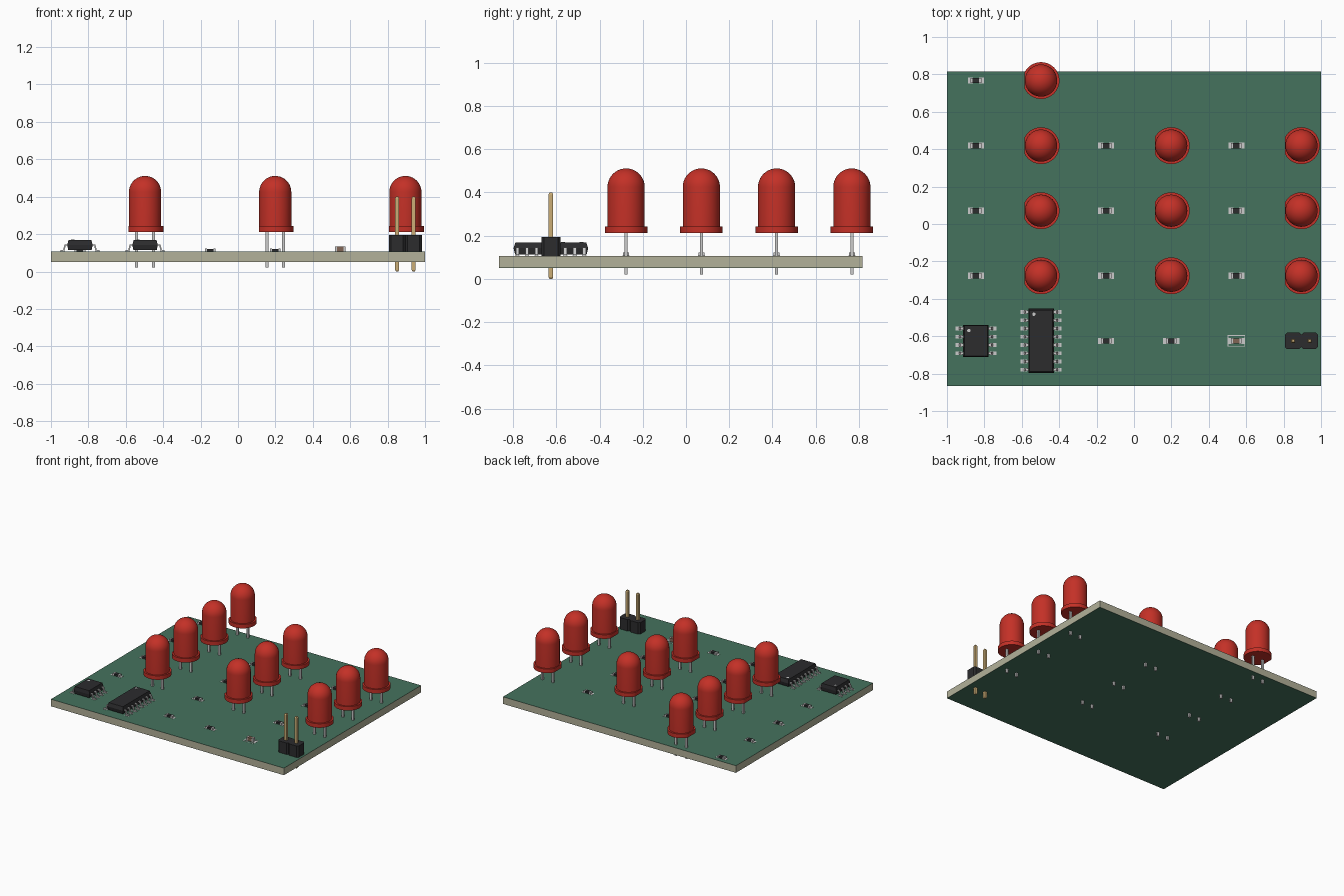
import bpy, bmesh, math
from mathutils import Matrix, Vector

if "Cube" in bpy.data.objects:
    bpy.data.objects.remove(bpy.data.objects["Cube"])

TOP, BOT = 0.106, 0.051          # board surfaces
P = 0.348                        # placement grid step
COLS = [-0.845 + i * P for i in range(6)]
ROWS = [0.767 - i * P for i in range(5)]


def mat(name, r, g, b):
    m = bpy.data.materials.new(name)
    m.diffuse_color = (r, g, b, 1)
    m.use_nodes = True
    m.node_tree.nodes["Principled BSDF"].inputs["Base Color"].default_value = m.diffuse_color
    return m


RED = mat("red_plastic", 0.55, 0.03, 0.02)
GREEN = mat("solder_mask", 0.06, 0.17, 0.11)
CORE = mat("fibreglass", 0.45, 0.44, 0.32)
BLACK = mat("black_plastic", 0.025, 0.025, 0.027)
TIN = mat("tin", 0.6, 0.6, 0.58)
GOLD = mat("gold", 0.6, 0.42, 0.18)
WHITE = mat("print_white", 0.75, 0.78, 0.75)
BROWN = mat("ceramic", 0.22, 0.13, 0.09)


def prism(bm, pts, levels):
    """Loft an outline through (z, scale_x, scale_y) levels and cap the ends."""
    rings = [[bm.verts.new((x * sx, y * sy, z)) for x, y in pts] for z, sx, sy in levels]
    n = len(pts)
    for a, b in zip(rings, rings[1:]):
        for i in range(n):
            bm.faces.new((a[i], a[(i + 1) % n], b[(i + 1) % n], b[i]))
    bm.faces.new(rings[0][::-1])
    bm.faces.new(rings[-1])
    return [v for r in rings for v in r]


def rect(w, d):
    return [(-w / 2, -d / 2), (w / 2, -d / 2), (w / 2, d / 2), (-w / 2, d / 2)]


def box(bm, x, y, w, d, z0, z1):
    vs = prism(bm, rect(w, d), [(z0, 1, 1), (z1, 1, 1)])
    bmesh.ops.translate(bm, verts=vs, vec=(x, y, 0))


def mesh(name, bm, m, smooth=False):
    bmesh.ops.recalc_face_normals(bm, faces=bm.faces)
    me = bpy.data.meshes.new(name)
    bm.to_mesh(me)
    bm.free()
    me.materials.append(m)
    if smooth:
        me.shade_smooth()
        me.set_sharp_from_angle(angle=math.radians(35))
    return me


def place(name, me, x=0, y=0):
    o = bpy.data.objects.new(name, me)
    o.location = (x, y, 0)
    bpy.context.collection.objects.link(o)
    return o


# circuit board: core with a mask film on each side
YC, YD = -0.0245, 1.681
for name, m, z0, z1 in (("board_core", CORE, BOT + .001, TOP - .001),
                        ("board_top_mask", GREEN, TOP - .001, TOP),
                        ("board_bottom_mask", GREEN, BOT, BOT + .001)):
    bm = bmesh.new()
    box(bm, 0, YC, 2.0, YD, z0, z1)
    place(name, mesh(name, bm, m))

# LED: flange with a flat on the left, cylinder and dome
R, RF, N = 0.086, 0.0985, 40
prof = [(RF, .212), (RF, .243), (R, .243)]
prof += [(R * math.cos(t), .425 + R * math.sin(t))
         for t in (math.pi / 2 * i / 10 for i in range(10))]
bm = bmesh.new()
rings = [[bm.verts.new((max(r * math.cos(2 * math.pi * i / N), -.088),
                        r * math.sin(2 * math.pi * i / N), z)) for i in range(N)]
         for r, z in prof]
tip = bm.verts.new((0, 0, .425 + R))
for i in range(N):
    j = (i + 1) % N
    for a, b in zip(rings, rings[1:]):
        bm.faces.new((a[i], a[j], b[j], b[i]))
    bm.faces.new((rings[-1][i], rings[-1][j], tip))
bm.faces.new(rings[0][::-1])
led_me = mesh("led_lens", bm, RED, True)

bm = bmesh.new()
for s in (-1, 1):
    box(bm, s * .0445, 0, .016, .014, .021, .215)
lead_me = mesh("led_leads", bm, TIN)

# chip resistor and capacitor: body, end caps, solder pads
def chip(name, h, body):
    b, c, p = bmesh.new(), bmesh.new(), bmesh.new()
    box(b, 0, 0, .036, .028, TOP + .001, TOP + h - .001)
    for s in (-1, 1):
        box(c, s * .023, 0, .011, .0285, TOP, TOP + h)
        box(p, s * .029, 0, .028, .033, TOP - .0005, TOP + .0015)
    return [mesh(name + "_body", b, body), mesh(name + "_caps", c, WHITE),
            mesh(name + "_pads", p, TIN)]


res = chip("resistor", .0157, BLACK)
leds = [(1, r) for r in range(4)] + [(c, r) for c in (3, 5) for r in (1, 2, 3)]
for c, r in leds:
    place("led_lens", led_me, COLS[c], ROWS[r])
    place("led_leads", lead_me, COLS[c], ROWS[r])
for c, r in [(c - 1, r) for c, r in leds] + [(2, 4), (3, 4)]:
    for me in res:
        place(me.name, me, COLS[c], ROWS[r])
for me in chip("capacitor", .028, BROWN):
    place(me.name, me, COLS[4], ROWS[4])

# printed outline round the capacitor
bm = bmesh.new()
for s in (-1, 1):
    box(bm, 0, s * .029, .09, .004, TOP, TOP + .001)
box(bm, -.045, 0, .004, .062, TOP, TOP + .001)
box(bm, .045, 0, .004, .062, TOP, TOP + .001)
place("capacitor_outline", mesh("capacitor_outline", bm, WHITE), COLS[4], ROWS[4])


# gull-wing chips
def gull_chip(name, x, y, per_side, length):
    b = bmesh.new()
    prism(b, rect(.136, length), [(.114, .92, .96), (.142, 1, 1), (.169, .9, .95)])
    place(name + "_body", mesh(name + "_body", b, BLACK), x, y)
    # lead centre line (x, z), thickened vertically and mirrored
    path = [(.06, .142), (.079, .142), (.087, .111), (.105, .111)]
    off = [(0, .0035), (.003, .0035), (.003, .0035), (0, .0035)]
    side = [(px - ox, pz - oz) for (px, pz), (ox, oz) in zip(path, off)]
    side += [(px + ox, pz + oz) for (px, pz), (ox, oz) in zip(path, off)][::-1]
    b, p = bmesh.new(), bmesh.new()
    for k in range(per_side):
        ky = (k - (per_side - 1) / 2) * .0442
        for s in (-1, 1):
            fr, bk = [[b.verts.new((s * px, ky + e * .0075, pz)) for px, pz in side]
                      for e in (-1, 1)]
            for i in range(8):
                j = (i + 1) % 8
                b.faces.new((fr[i], fr[j], bk[j], bk[i]))
            b.faces.new(fr[::-1])
            b.faces.new(bk)
            box(p, s * .092, ky, .036, .02, TOP - .0005, TOP + .0015)
    place(name + "_leads", mesh(name + "_leads", b, TIN), x, y)
    place(name + "_pads", mesh(name + "_pads", p, TIN), x, y)
    # pin-one dot
    d = bmesh.new()
    ring = [(.009 * math.cos(math.tau * i / 16), .009 * math.sin(math.tau * i / 16))
            for i in range(16)]
    prism(d, ring, [(.168, 1, 1), (.1698, 1, 1)])
    place(name + "_dot", mesh(name + "_dot", d, WHITE), x - .038, y + length / 2 - .03)


gull_chip("small_chip", COLS[0], ROWS[4], 4, .171)
gull_chip("large_chip", COLS[1], ROWS[4], 8, .345)

# pin header: two chamfered blocks with tapered square pins
h, c = .0442, .012
octo = [(-h, -h + c), (-h + c, -h), (h - c, -h), (h, -h + c),
        (h, h - c), (h - c, h), (-h + c, h), (-h, h - c)]
bm, pn = bmesh.new(), bmesh.new()
for s in (-1, 1):
    vs = prism(bm, octo, [(TOP, 1, 1), (.195, 1, 1)])
    bmesh.ops.translate(bm, verts=vs, vec=(s * h, 0, 0))
    vs = prism(pn, rect(.021, .021), [(0, .6, .6), (.009, 1, 1), (.391, 1, 1), (.4, .6, .6)])
    bmesh.ops.translate(pn, verts=vs, vec=(s * h, 0, 0))
place("header_block", mesh("header_block", bm, BLACK), COLS[5], ROWS[4])
place("header_pins", mesh("header_pins", pn, GOLD), COLS[5], ROWS[4])
